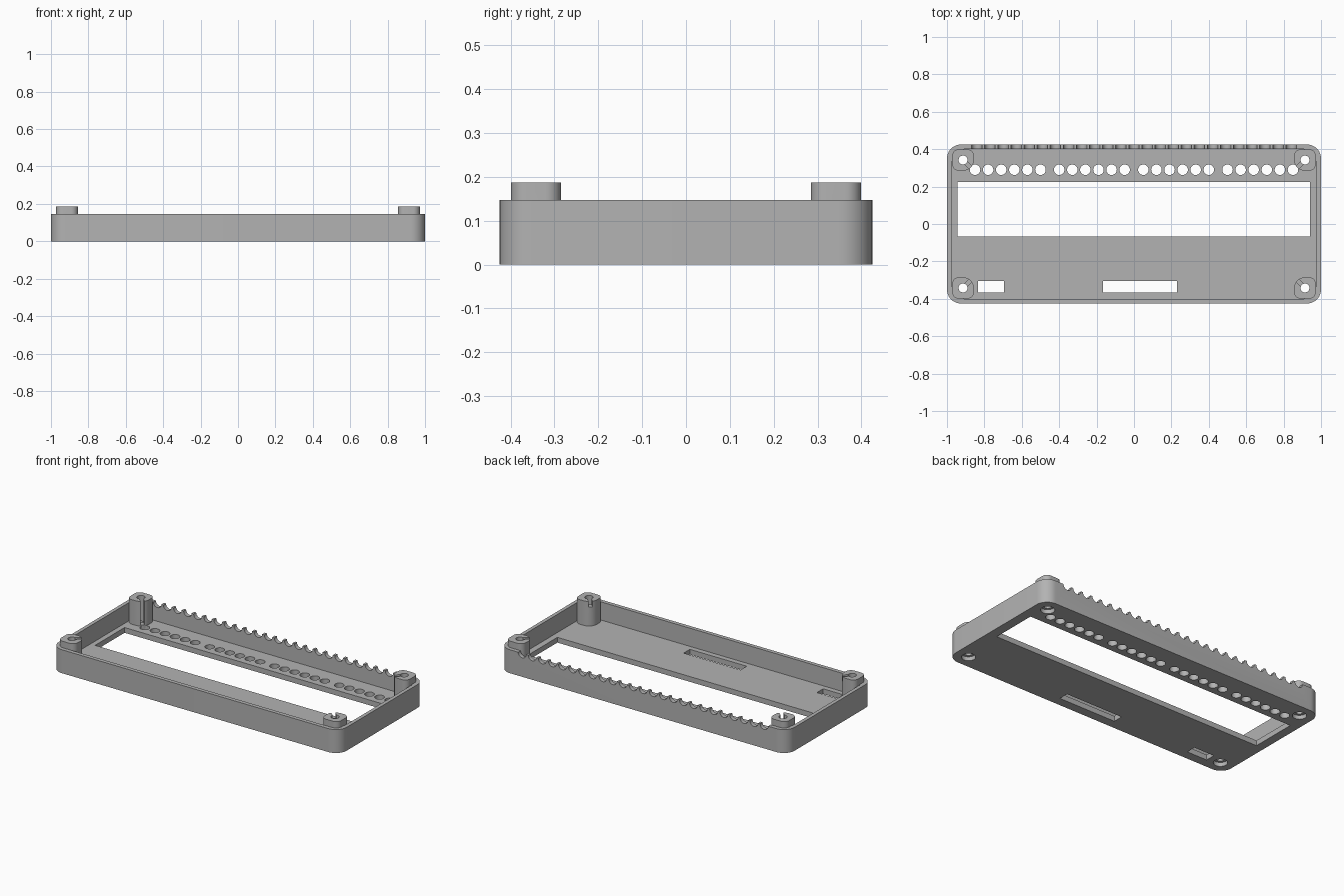
import bpy, bmesh, math
from mathutils import Matrix, Vector

cube = bpy.data.objects.get("Cube")
if cube:
    bpy.data.objects.remove(cube, do_unlink=True)

grey = bpy.data.materials.new("plain grey")
grey.use_nodes = True
grey.diffuse_color = (0.45, 0.45, 0.45, 1)
grey.node_tree.nodes["Principled BSDF"].inputs["Base Color"].default_value = grey.diffuse_color

FLOOR, RIM, POST_TOP = 0.033, 0.147, 0.187
POST_X, POST_Y = 0.914, 0.342
CORNERS = [(sx, sy) for sx in (-1, 1) for sy in (-1, 1)]


def rounded(cx, cy, hx, hy, radii, steps=10):
    """Rounded rectangle outline; radii run ++, -+, --, +-."""
    pts = []
    for i, (sx, sy) in enumerate([(1, 1), (-1, 1), (-1, -1), (1, -1)]):
        r = radii[i]
        for k in range(steps + 1):
            a = math.pi / 2 * (i + k / steps)
            pts.append((cx + sx * (hx - r) + r * math.cos(a),
                        cy + sy * (hy - r) + r * math.sin(a)))
    return pts


def add_prism(bm, pts, z0, z1):
    face = bm.faces.new([bm.verts.new((x, y, z0)) for x, y in pts])
    top = bmesh.ops.extrude_face_region(bm, geom=[face])["geom"]
    bmesh.ops.translate(bm, vec=(0, 0, z1 - z0),
                        verts=[v for v in top if isinstance(v, bmesh.types.BMVert)])


def add_cylinder(bm, centre, r, length, axis="Z", segments=32):
    turn = Matrix.Rotation(math.pi / 2, 4, "X") if axis == "Y" else Matrix()
    bmesh.ops.create_cone(bm, cap_ends=True, segments=segments, radius1=r, radius2=r,
                          depth=length, matrix=Matrix.Translation(centre) @ turn)


def add_box(bm, x0, x1, y0, y1, z0, z1, turn=Matrix()):
    place = Matrix.Translation(((x0 + x1) / 2, (y0 + y1) / 2, (z0 + z1) / 2))
    size = Matrix.Diagonal((x1 - x0, y1 - y0, z1 - z0, 1))
    bmesh.ops.create_cube(bm, size=1, matrix=place @ turn @ size)


def finish(name, bm):
    bmesh.ops.recalc_face_normals(bm, faces=bm.faces)
    mesh = bpy.data.meshes.new(name)
    bm.to_mesh(mesh)
    bm.free()
    mesh.materials.append(grey)
    obj = bpy.data.objects.new(name, mesh)
    bpy.context.collection.objects.link(obj)
    return obj


def combine(target, bm, operation):
    tool = finish("tool", bm)
    tool.hide_render = True
    mod = target.modifiers.new("shape", "BOOLEAN")
    mod.operation, mod.solver, mod.object = operation, "EXACT", tool
    bpy.context.view_layer.objects.active = target
    bpy.ops.object.modifier_apply(modifier=mod.name)
    bpy.data.objects.remove(tool, do_unlink=True)


# Outer tray
bm = bmesh.new()
add_prism(bm, rounded(0, 0, 1, 0.425, [0.075] * 4), 0, RIM)
tray = finish("case_tray", bm)

# Cavity
bm = bmesh.new()
add_prism(bm, rounded(0, 0, 0.977, 0.4, [0.052] * 4), FLOOR, RIM + 0.1)
combine(tray, bm, "DIFFERENCE")

# Scalloped cable notches along the back rim
bm = bmesh.new()
for i in range(-12, 13):
    add_cylinder(bm, (i * 0.07, 0.42, RIM), 0.028, 0.06, "Y", 24)
combine(tray, bm, "DIFFERENCE")

# Window, two slots and four groups of round holes in the floor
bm = bmesh.new()
add_box(bm, -0.945, 0.94, -0.067, 0.225, -0.1, 0.1)
add_box(bm, -0.165, 0.23, -0.367, -0.305, -0.1, 0.1)
add_box(bm, -0.835, -0.695, -0.367, -0.305, -0.1, 0.1)
for group in range(4):
    for i in range(6):
        add_cylinder(bm, (-0.85 + group * 0.45 + i * 0.07, 0.29, 0), 0.028, 0.2)
combine(tray, bm, "DIFFERENCE")

# Corner posts: round toward the inside, squarer along the walls
bm = bmesh.new()
for sx, sy in CORNERS:
    radii = []
    for qx, qy in [(1, 1), (-1, 1), (-1, -1), (1, -1)]:
        inward = qx == -sx and qy == -sy
        radii.append(0.057 if inward else 0.035)
    add_prism(bm, rounded(sx * POST_X, sy * POST_Y, 0.058, 0.057, radii), FLOOR / 2, POST_TOP)
# Solid fillets between posts and the outer wall corners
for sx, sy in CORNERS:
    fill = bmesh.new()
    add_prism(fill, rounded(sx * 0.942, sy * 0.368, 0.045, 0.044, [0.04] * 4),
              FLOOR / 2 + 0.002, RIM - 0.001)
    combine(tray, fill, "UNION")
combine(tray, bm, "UNION")

# Screw holes through the posts
bm = bmesh.new()
for sx, sy in CORNERS:
    add_cylinder(bm, (sx * POST_X, sy * POST_Y, 0.1), 0.024, 0.4)
combine(tray, bm, "DIFFERENCE")

# Wider screw-head recesses underneath
bm = bmesh.new()
for sx, sy in CORNERS:
    add_cylinder(bm, (sx * POST_X, sy * POST_Y, 0), 0.04, 0.05)
combine(tray, bm, "DIFFERENCE")

# Inward slits: full height in the back posts, shallow in the front ones
bm = bmesh.new()
for sx, sy in CORNERS:
    cx, cy = sx * (POST_X - 0.034), sy * (POST_Y - 0.034)
    turn = Matrix.Rotation(math.atan2(sy, sx), 4, "Z")
    bottom = FLOOR + 0.005 if sy > 0 else RIM + 0.005
    add_box(bm, cx - 0.042, cx + 0.042, cy - 0.011, cy + 0.011, bottom, 0.25, turn)
combine(tray, bm, "DIFFERENCE")

# Smooth round surfaces, crisp edges
bpy.ops.object.select_all(action="DESELECT")
tray.select_set(True)
bpy.context.view_layer.objects.active = tray
bpy.ops.object.shade_smooth_by_angle(angle=math.radians(30))
